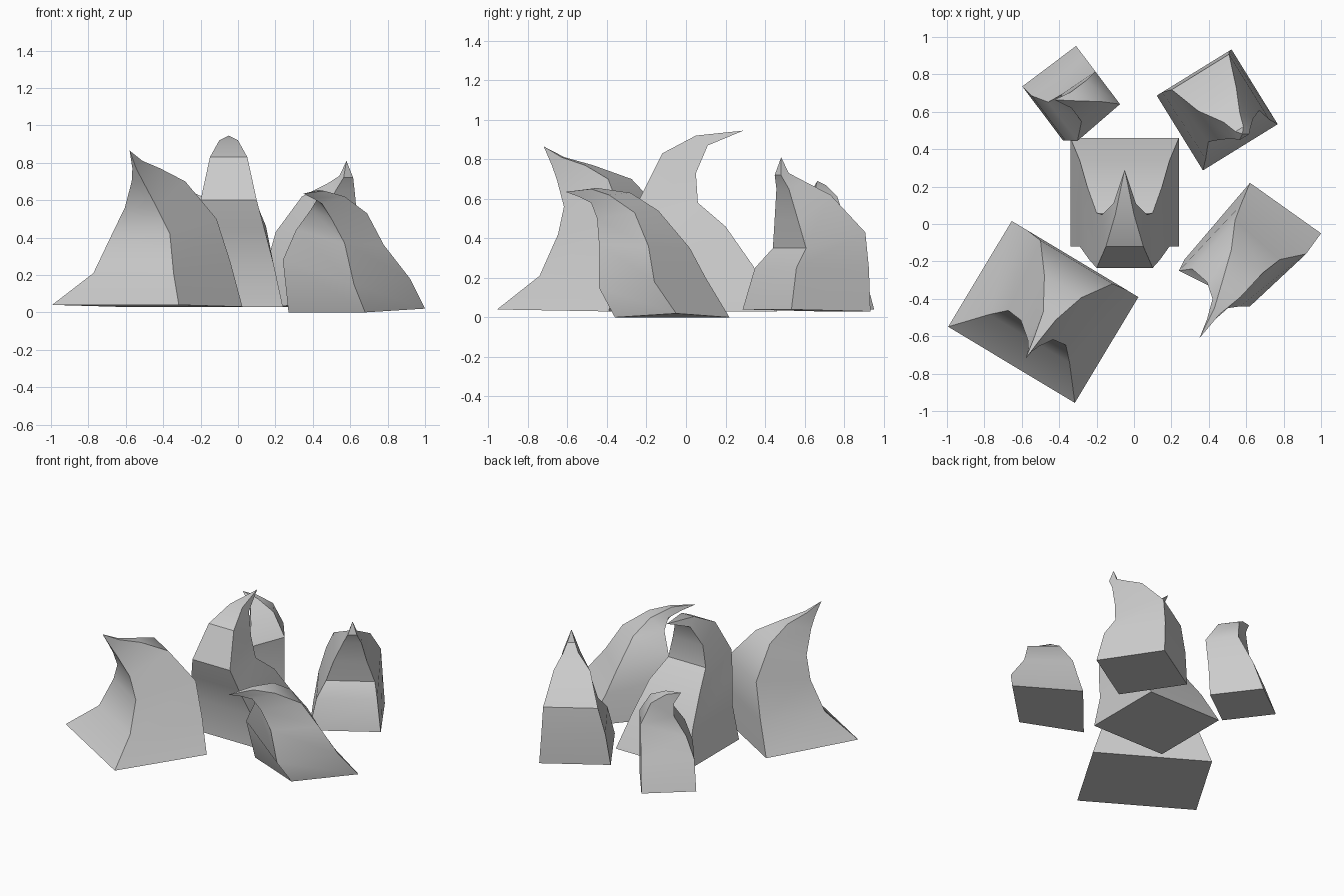
import bpy, bmesh
from math import radians
from mathutils import Matrix, Vector


def loft(name, rings, tip):
    """Skin four-cornered rings up to a single pointed tip."""
    bm = bmesh.new()
    loops = [[bm.verts.new(p) for p in ring] for ring in rings]
    top = bm.verts.new(tip)
    bm.faces.new(loops[0])
    for a, b in zip(loops, loops[1:]):
        for i in range(4):
            j = (i + 1) % 4
            bm.faces.new((a[i], a[j], b[j], b[i]))
    for i in range(4):
        bm.faces.new((loops[-1][i], loops[-1][(i + 1) % 4], top))
    bmesh.ops.recalc_face_normals(bm, faces=bm.faces)
    mesh = bpy.data.meshes.new(name)
    bm.to_mesh(mesh)
    bm.free()
    obj = bpy.data.objects.new(name, mesh)
    bpy.context.collection.objects.link(obj)
    bpy.ops.object.select_all(action='DESELECT')
    obj.select_set(True)
    bpy.context.view_layer.objects.active = obj
    bpy.ops.object.shade_smooth_by_angle(angle=radians(35))
    return obj


def spike(name, x, y, turn, rows, tip):
    """Rows: sideways shift, then half width / y / z of the back and inner edges."""
    m = Matrix.Translation((x, y, 0)) @ Matrix.Rotation(radians(turn), 4, 'Z')
    rings = []
    for s, bw, by, bz, iw, iy, iz in rows:
        ring = [(s - bw, by, bz), (s + bw, by, bz), (s + iw, iy, iz), (s - iw, iy, iz)]
        rings.append([m @ Vector(p) for p in ring])
    return loft(name, rings, m @ Vector(tip))


# tall middle spike
spike("centre_spike", -.05, .17, 0, [
    (0, .29, -.29, .03, .29, .29, .03),
    (0, .24, -.29, .26, .24, .17, .26),
    (0, .19, -.36, .45, .20, .03, .46),
    (0, .15, -.405, .60, .15, -.11, .58),
    (0, .10, -.29, .83, .12, -.12, .73),
    (0, .05, -.12, .92, .06, -.06, .87)], (0, .12, .945))

# wide front left spike
spike("front_left_spike", -.485, -.47, 149, [
    (0, .395, -.33, .03, .395, .33, .04),
    (-.01, .31, -.33, .27, .25, .16, .21),
    (-.015, .225, -.32, .50, .18, .09, .42),
    (-.02, .115, -.17, .70, .10, .10, .56),
    (-.04, .04, 0, .77, .035, .17, .70),
    (-.045, .015, .15, .81, .012, .21, .77)], (-.048, .263, .865))

# back right spike
spike("back_right_spike", .445, .61, 211.7, [
    (0, .235, -.235, .03, .235, .235, .04),
    (-.01, .21, -.235, .25, .20, .19, .25),
    (-.03, .18, -.22, .43, .16, .12, .35),
    (-.03, .12, -.05, .62, .11, .14, .50),
    (-.045, .05, .075, .69, .06, .17, .65),
    (-.047, .025, .15, .73, .03, .20, .72)], (-.047, .18, .81))

# small back left spike
spike("back_left_spike", -.345, .70, 127, [
    (0, .18, -.18, .04, .18, .18, .05),
    (-.04, .15, -.18, .25, .15, .17, .25),
    (-.10, .11, -.18, .46, .13, .12, .38),
    (-.07, .07, -.11, .61, .09, .04, .52),
    (-.03, .03, -.01, .67, .04, .04, .61)], (.02, .086, .69))

# skewed front right spike, tilted so each ring is given directly
loft("front_right_spike", [
    [(.62, .22, 0), (1, -.05, .02), (.68, -.36, 0), (.27, -.19, 0)],
    [(.57, .10, .20), (.92, -.16, .18), (.62, -.44, .15), (.24, -.25, .28)],
    [(.54, .02, .35), (.78, -.19, .36), (.57, -.44, .37), (.31, -.24, .44)],
    [(.52, -.14, .54), (.69, -.26, .53), (.50, -.45, .50), (.39, -.31, .55)],
    [(.48, -.28, .63), (.57, -.39, .62), (.45, -.48, .58), (.42, -.40, .60)],
    [(.43, -.45, .655), (.46, -.48, .65), (.40, -.54, .61), (.39, -.51, .62)]],
    (.35, -.61, .635))
